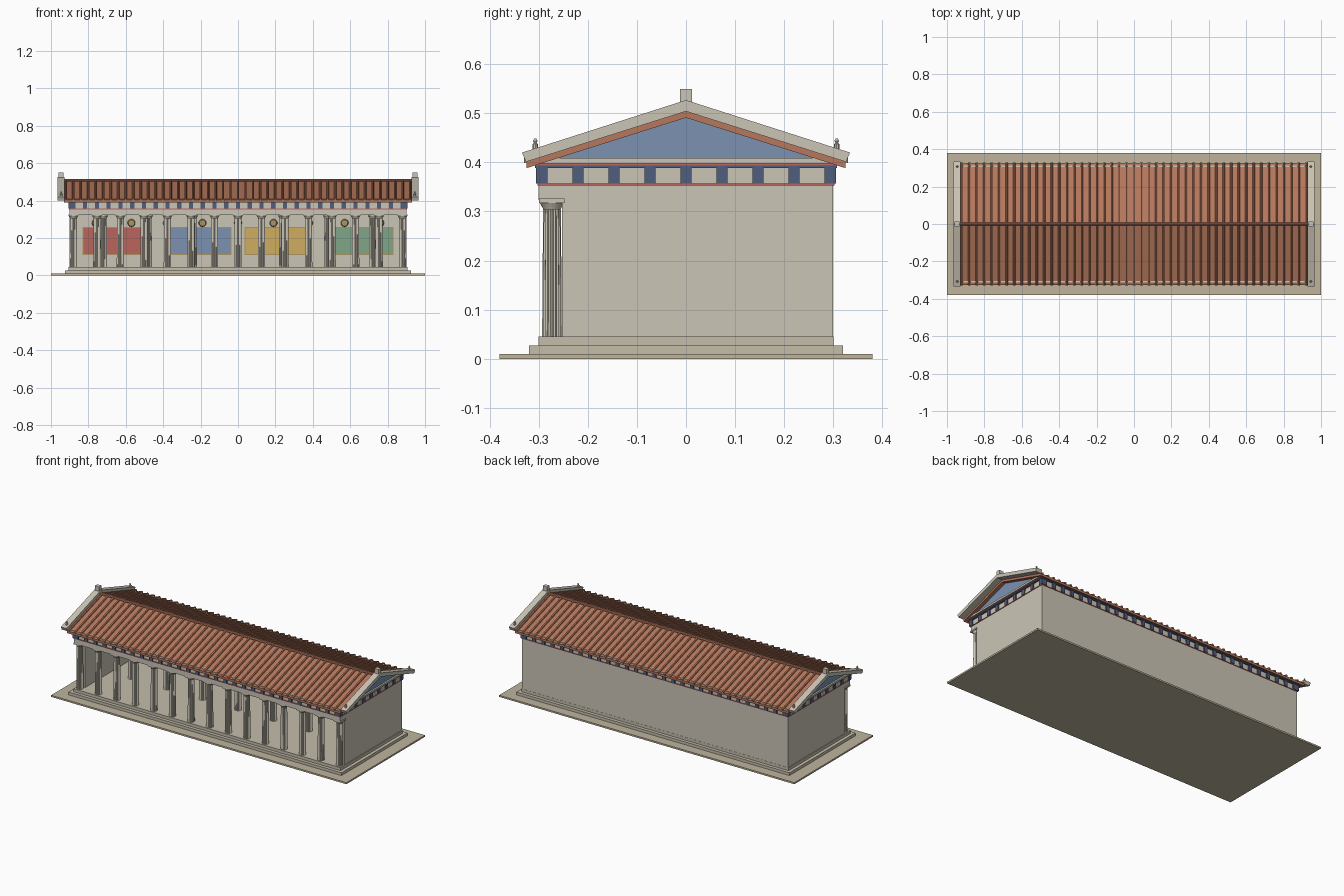
import bpy, bmesh, math
from mathutils import Vector, Matrix

if "Cube" in bpy.data.objects:
    bpy.data.objects.remove(bpy.data.objects["Cube"])


def mat(name, r, g, b):
    m = bpy.data.materials.new(name)
    m.diffuse_color = (r, g, b, 1)
    m.use_nodes = True
    m.node_tree.nodes["Principled BSDF"].inputs["Base Color"].default_value = m.diffuse_color
    return m


STONE = mat("stone", .60, .56, .47)
EARTH = mat("earth", .52, .46, .34)
STEP = mat("step_stone", .56, .51, .41)
TILE = mat("terracotta", .47, .19, .11)
NAVY = mat("navy", .08, .11, .21)
BLUE = mat("blue", .20, .29, .44)
RED = mat("red", .50, .13, .11)
GOLD = mat("gold", .62, .42, .12)
GREEN = mat("green", .22, .38, .25)
BRONZE = mat("bronze", .42, .30, .12)


def finish(name, bm, m):
    bmesh.ops.recalc_face_normals(bm, faces=bm.faces)
    me = bpy.data.meshes.new(name)
    bm.to_mesh(me)
    bm.free()
    me.materials.append(m)
    ob = bpy.data.objects.new(name, me)
    bpy.context.collection.objects.link(ob)
    return ob


def add_box(bm, x0, x1, y0, y1, z0, z1):
    s = Matrix.Diagonal((x1 - x0, y1 - y0, z1 - z0, 1))
    t = Matrix.Translation(((x0 + x1) / 2, (y0 + y1) / 2, (z0 + z1) / 2))
    bmesh.ops.create_cube(bm, size=1, matrix=t @ s)


def boxes(name, m, *dims):
    bm = bmesh.new()
    for d in dims:
        add_box(bm, *d)
    return finish(name, bm, m)


def add_prism(bm, pts, x0, x1):
    """Extrude a (y, z) outline along x."""
    f = bm.faces.new([bm.verts.new((x0, y, z)) for y, z in pts])
    r = bmesh.ops.extrude_face_region(bm, geom=[f])
    vs = [v for v in r["geom"] if isinstance(v, bmesh.types.BMVert)]
    bmesh.ops.translate(bm, verts=vs, vec=(x1 - x0, 0, 0))


def gable(apex_top, apex_bot, half, slope):
    """Chevron outline following both roof slopes."""
    d = half * slope
    return [(-half, apex_top - d), (0, apex_top), (half, apex_top - d),
            (half, apex_bot - d), (0, apex_bot), (-half, apex_bot - d)]


def add_rings(bm, cx, cy, rings, n, flute=0):
    """Loft closed rings of (radius, z); flute indents every other vertex."""
    prev = None
    for r, z in rings:
        ring = []
        for i in range(n):
            a = 2 * math.pi * i / n
            k = r * (1 - flute * (i % 2))
            ring.append(bm.verts.new((cx + k * math.cos(a), cy + k * math.sin(a), z)))
        if prev:
            for i in range(n):
                j = (i + 1) % n
                bm.faces.new((prev[i], prev[j], ring[j], ring[i]))
        else:
            bm.faces.new(ring[::-1])
        prev = ring
    bm.faces.new(prev)


# Ground and steps
boxes("ground_slab", EARTH, (-1, 1, -.38, .38, 0, .01))
boxes("steps", STEP, (-.925, .925, -.32, .32, .01, .027),
      (-.905, .905, -.30, .30, .027, .045))

# Walls on three sides
boxes("walls", STONE, (-.90, .90, .26, .299, .045, .375),
      (-.90, -.86, -.253, .26, .045, .375), (.86, .90, -.253, .26, .045, .375))

# Outer and inner colonnades
BAY = .1257
front_x = [(i - 7) * BAY for i in range(15)]
inner_x = [(i - 3) * .24 for i in range(7)]
for label, xs, cy in (("front", front_x, -.273), ("inner", inner_x, 0)):
    shafts, caps = bmesh.new(), bmesh.new()
    for x in xs:
        add_rings(shafts, x, cy, [(.0200, .045), (.0195, .15), (.0178, .31)], 32, .13)
        add_rings(caps, x, cy, [(.0175, .304), (.020, .309), (.0245, .317)], 20)
        add_box(caps, x - .026, x + .026, cy - .026, cy + .026, .317, .326)
    finish(label + "_column_shafts", shafts, STONE)
    finish(label + "_column_capitals", caps, STONE)

# Architrave, inner beam and frieze
boxes("architrave", STONE, (-.90, .90, -.30, -.25, .323, .355))
boxes("inner_beam", STONE, (-.86, .86, -.022, .022, .326, .357))
boxes("frieze", STONE, (-.899, .899, -.298, .298, .355, .392))
boxes("red_fillets", RED, (-.904, .904, -.303, .303, .353, .357),
      (-.911, .911, -.311, .311, .394, .398))
boxes("navy_band", NAVY, (-.908, .908, -.308, .308, .389, .394))
boxes("cornice", STONE, (-.918, .918, -.312, .312, .398, .409))

# Triglyphs on all four sides
bm = bmesh.new()
for i in range(-14, 15):
    x = i * BAY / 2
    for s in (-1, 1):
        add_box(bm, x - .011, x + .011, s * .30 - .006, s * .30 + .006, .357, .390)
for i in range(-4, 5):
    y = i * .0733
    for s in (-1, 1):
        add_box(bm, s * .90 - .006, s * .90 + .006, y - .011, y + .011, .357, .390)
for sx in (-1, 1):
    for sy in (-1, 1):
        add_box(bm, sx * .895 - .011, sx * .895 + .011, sy * .295 - .011, sy * .295 + .011, .357, .390)
finish("triglyphs", bm, NAVY)

# Pediment fields
SLOPE = .316
bm = bmesh.new()
for s in (-1, 1):
    add_prism(bm, [(-.29, .405), (.29, .405), (0, .494)], s * .885, s * .908)
finish("pediment_fields", bm, BLUE)

# Tiled roof with raised ribs along each slope
bm = bmesh.new()
add_prism(bm, gable(.505, .491, .325, SLOPE), -.93, .93)
finish("roof_slab", bm, TILE)
bm = bmesh.new()
RIBS = 47
for i in range(RIBS):
    x = -.92 + 1.84 * i / (RIBS - 1)
    for s in (-1, 1):
        ends = []
        for y in (0, .33):
            z = .503 - SLOPE * y
            ends.append([bm.verts.new((x + .007 * math.cos(k * math.pi / 4), s * y,
                                       z + .011 * math.sin(k * math.pi / 4))) for k in range(5)])
        a, b = ends
        for k in range(5):
            j = (k + 1) % 5
            bm.faces.new((a[k], a[j], b[j], b[k]))
        bm.faces.new(a)
        bm.faces.new(b[::-1])
finish("roof_ribs", bm, TILE)
bm = bmesh.new()
add_prism(bm, [(.009 * math.cos(k * math.pi / 4), .507 + .009 * math.sin(k * math.pi / 4))
               for k in range(8)], -.93, .93)
finish("ridge_cap", bm, TILE)

# Raking cornices with ridge blocks and corner finials
rakes, finials = bmesh.new(), bmesh.new()
for s in (-1, 1):
    add_prism(rakes, [(-.326, .401), (-.334, .420), (0, .527), (.334, .420), (.326, .401), (0, .504)],
              s * .928, s * .966)
    add_box(rakes, s * .947 - .014, s * .947 + .014, -.0125, .0125, .515, .55)
    for sy in (-1, 1):
        add_rings(finials, s * .945, sy * .307,
                  [(.006, .422), (.006, .437), (.003, .440), (.005, .444), (.002, .449)], 10)
finish("raking_cornices", rakes, STONE)
finish("corner_finials", finials, STONE)

# Painted panels and round shields on the rear wall
for name, m, cx in (("red", RED, -.665), ("blue", BLUE, -.20), ("gold", GOLD, .20), ("green", GREEN, .665)):
    boxes(name + "_panel_frame", BRONZE, (cx - .166, cx + .166, .255, .261, .108, .258))
    boxes(name + "_panel", m, (cx - .160, cx + .160, .252, .257, .114, .252))
bm = bmesh.new()
for i in range(-4, 5):
    t = Matrix.Translation((i * .19, .255, .28)) @ Matrix.Rotation(math.pi / 2, 4, 'X')
    bmesh.ops.create_cone(bm, cap_ends=True, segments=20, radius1=.021, radius2=.017, depth=.012, matrix=t)
finish("wall_shields", bm, BRONZE)
